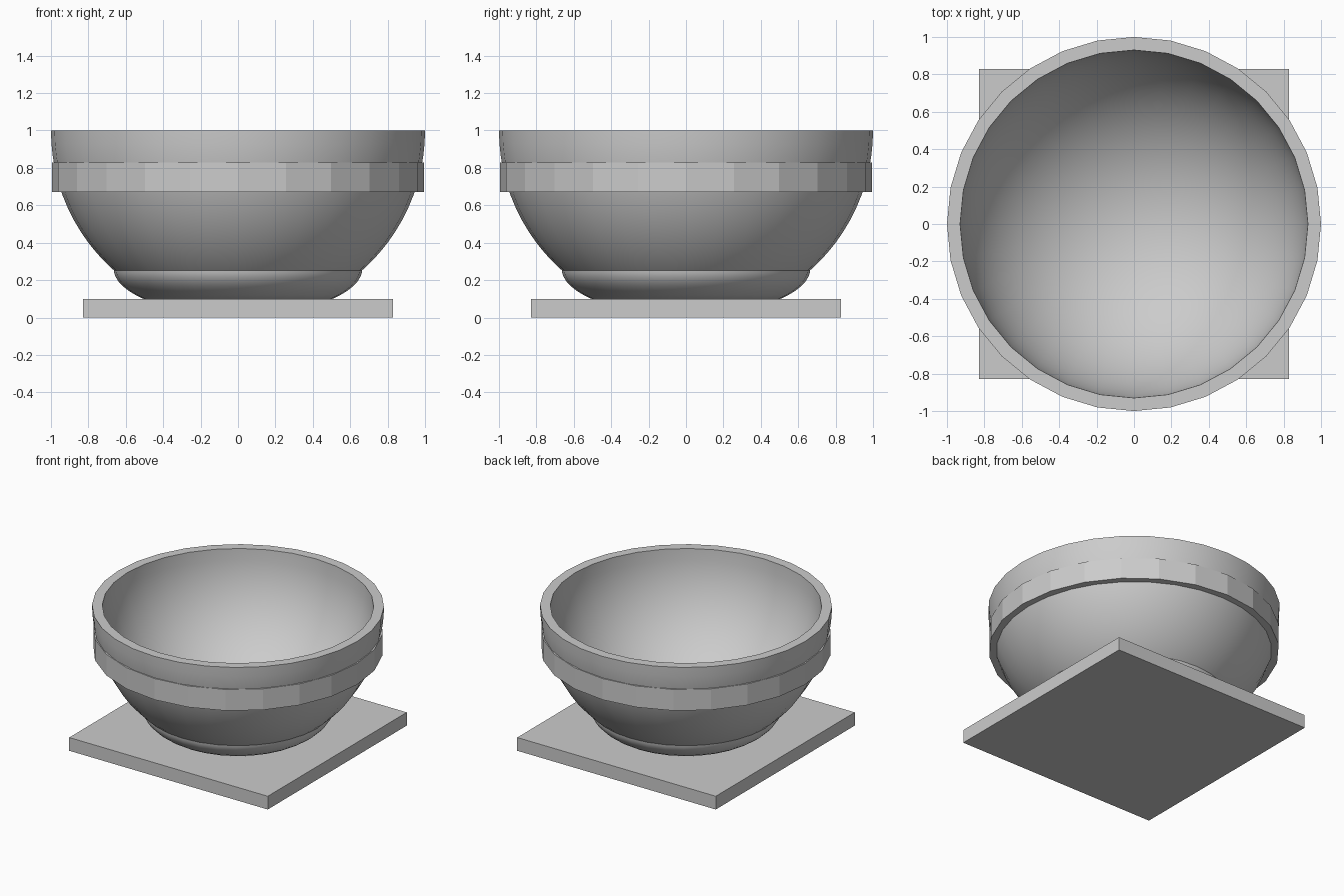
import bpy, bmesh
from math import sin, cos, pi, radians, sqrt

if "Cube" in bpy.data.objects:
    bpy.data.objects.remove(bpy.data.objects["Cube"], do_unlink=True)

grey = bpy.data.materials.new("plain grey")
grey.use_nodes = True
colour = (0.6, 0.6, 0.6, 1)
grey.diffuse_color = colour
grey.node_tree.nodes["Principled BSDF"].inputs["Base Color"].default_value = colour


def finish(name, bm, smooth):
    bmesh.ops.remove_doubles(bm, verts=bm.verts, dist=1e-5)
    bmesh.ops.recalc_face_normals(bm, faces=bm.faces)
    mesh = bpy.data.meshes.new(name)
    bm.to_mesh(mesh)
    bm.free()
    mesh.materials.append(grey)
    obj = bpy.data.objects.new(name, mesh)
    bpy.context.collection.objects.link(obj)
    if smooth:
        bpy.ops.object.select_all(action='DESELECT')
        obj.select_set(True)
        bpy.context.view_layer.objects.active = obj
        bpy.ops.object.shade_smooth_by_angle(angle=radians(30))
    return obj


def lathe(name, profile, sides, smooth=True):
    """Spin a closed (radius, height) profile around z."""
    bm = bmesh.new()
    rings = [[bm.verts.new((r * cos(2 * pi * i / sides), r * sin(2 * pi * i / sides), z))
              for i in range(sides)] for r, z in profile]
    for a, b in zip(rings, rings[1:] + rings[:1]):
        for i in range(sides):
            j = (i + 1) % sides
            bm.faces.new((a[i], a[j], b[j], b[i]))
    bmesh.ops.dissolve_degenerate(bm, dist=1e-5, edges=bm.edges)
    return finish(name, bm, smooth)


# Hollow bowl: hemispherical outside, slightly shallower inside
steps = 16
base_angle = pi / 2 - 0.43
outer = [(cos(base_angle * i / steps), 1 - sin(base_angle * i / steps)) for i in range(steps + 1)]
inner = [(0.93 * cos(pi / 2 * i / steps), 1 - 0.88 * sin(pi / 2 * i / steps))
         for i in range(steps, -1, -1)]
lathe("bowl", outer + [(0, outer[-1][1])] + inner, 32)

# Faceted band around the bowl
lathe("rim_band", [(0.995, 0.83), (0.995, 0.67), (0.92, 0.67), (0.95, 0.83)], 24, smooth=False)

# Rounded foot ring
foot = []
for i in range(8):
    drop = 0.165 * i / 7
    foot.append((0.665 * sqrt(1 - (drop / 0.25) ** 2), 0.262 - drop))
lathe("foot_ring", foot + [(0.4, 0.097), (0.62, 0.262)], 32)

# Square base plate
bm = bmesh.new()
bmesh.ops.create_cube(bm, size=1)
bmesh.ops.scale(bm, vec=(1.66, 1.66, 0.1), verts=bm.verts)
bmesh.ops.translate(bm, vec=(0, 0, 0.05), verts=bm.verts)
finish("base_plate", bm, False)
